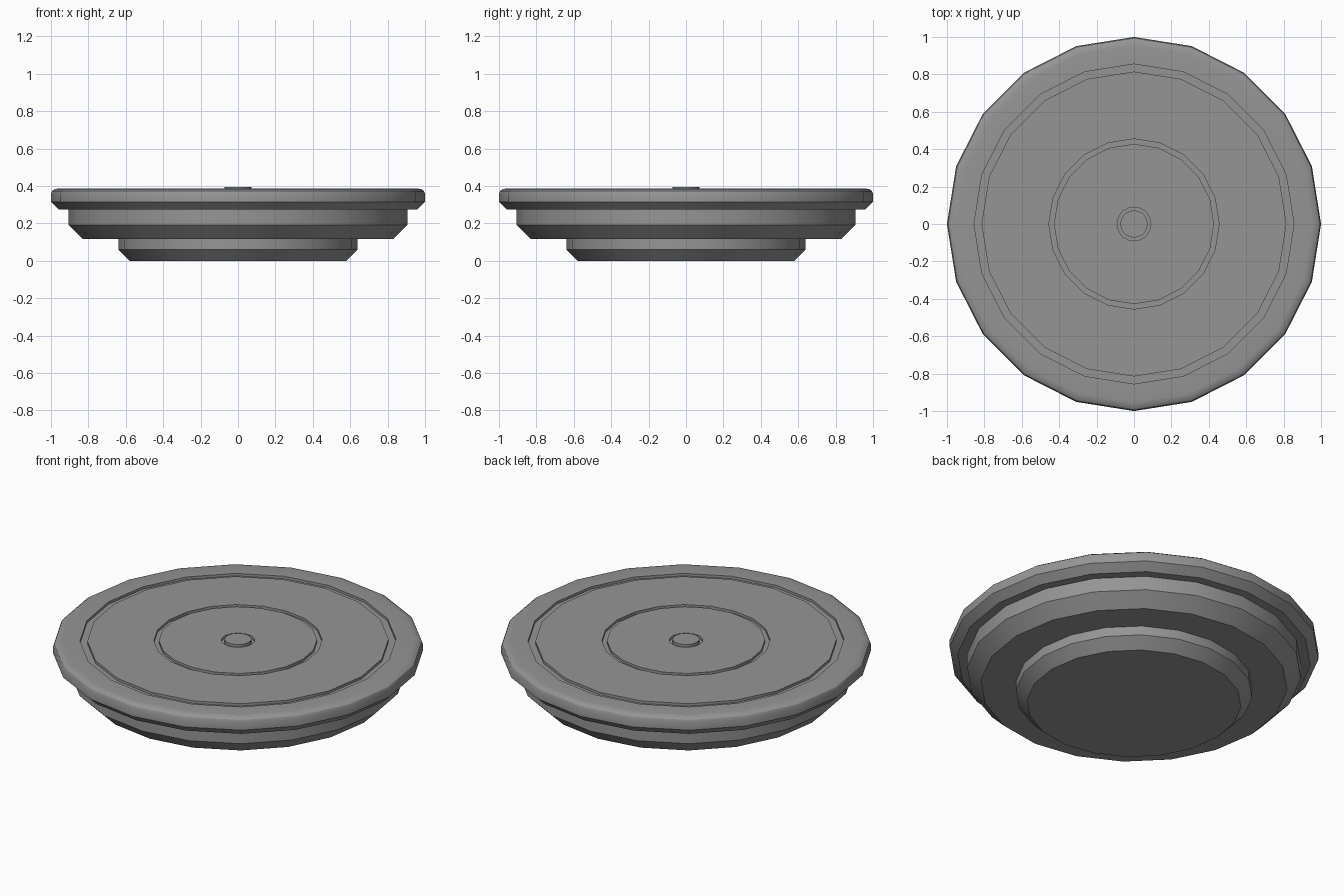
import bpy, bmesh, math

if "Cube" in bpy.data.objects:
    bpy.data.objects.remove(bpy.data.objects["Cube"], do_unlink=True)

SIDES = 20
TOP = 0.387
GROOVE = 0.015

grey = bpy.data.materials.new("mid_grey")
grey.use_nodes = True
colour = (0.3, 0.3, 0.3, 1)
grey.diffuse_color = colour
grey.node_tree.nodes["Principled BSDF"].inputs["Base Color"].default_value = colour


def lathe(name, profile):
    """Spin a bottom-to-top (radius, height) profile into a closed solid."""
    bm = bmesh.new()
    rings = []
    for r, z in profile:
        angles = [2 * math.pi * i / SIDES for i in range(SIDES)]
        rings.append([bm.verts.new((r * math.cos(a), r * math.sin(a), z)) for a in angles])
    for low, high in zip(rings, rings[1:]):
        for i in range(SIDES):
            j = (i + 1) % SIDES
            bm.faces.new((low[i], low[j], high[j], high[i]))
    bm.faces.new(rings[0][::-1])
    bm.faces.new(rings[-1])
    mesh = bpy.data.meshes.new(name)
    bm.to_mesh(mesh)
    bm.free()
    mesh.materials.append(grey)
    obj = bpy.data.objects.new(name, mesh)
    bpy.context.collection.objects.link(obj)
    bpy.ops.object.select_all(action="DESELECT")
    obj.select_set(True)
    bpy.context.view_layer.objects.active = obj
    bpy.ops.object.shade_smooth_by_angle(angle=math.radians(32))
    return obj


def groove(outer, inner):
    floor = TOP - GROOVE
    return [(outer, TOP), (outer, floor), (inner, floor), (inner, TOP)]


# Stepped underside, rounded rim, grooved top and raised centre button
base = [(0.58, 0), (0.64, 0.06), (0.64, 0.115)]
middle = [(0.83, 0.115), (0.905, 0.19), (0.905, 0.273)]
rim = [(0.956, 0.273), (1.0, 0.315), (1.0, 0.358), (0.994, 0.373),
       (0.98, 0.383), (0.955, TOP)]
top = groove(0.855, 0.815) + groove(0.455, 0.428)
button = groove(0.09, 0.073)[:-1] + [(0.073, 0.394)]
lathe("round_platform", base + middle + rim + top + button)
